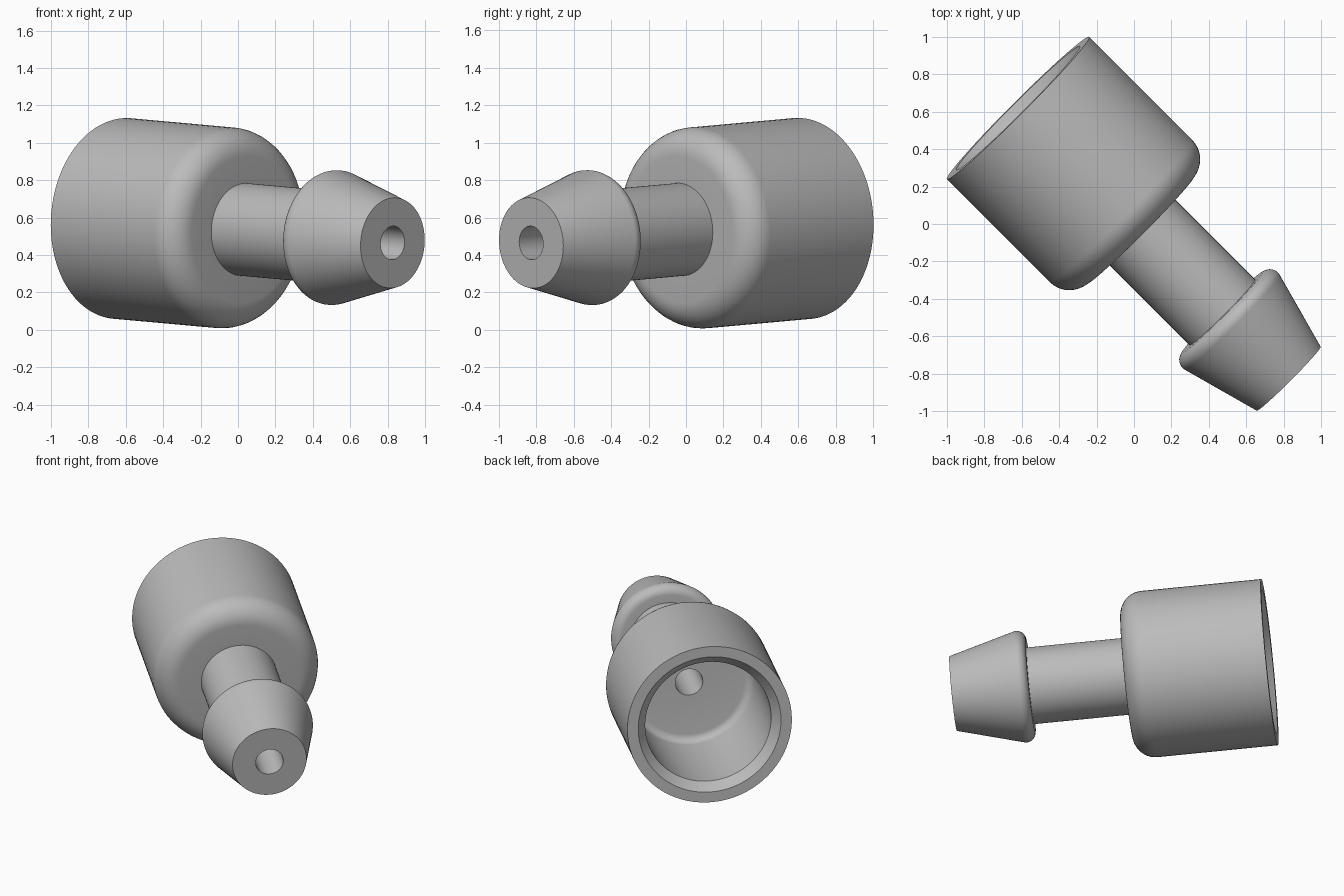
import bpy, bmesh
from math import sin, cos, pi, radians, sqrt, tan
from mathutils import Vector, Matrix

cube = bpy.data.objects.get("Cube")
if cube:
    bpy.data.objects.remove(cube, do_unlink=True)

STEPS = 96
LENGTH = 2.05

grey = bpy.data.materials.new("plain grey")
grey.use_nodes = True
colour = (0.5, 0.5, 0.5, 1)
grey.diffuse_color = colour
grey.node_tree.nodes["Principled BSDF"].inputs["Base Color"].default_value = colour


def arc(r, s, radius, start, end, steps=10):
    """Profile points (radius, station) round a centre; angles from the radial direction."""
    angles = [radians(start + (end - start) * i / steps) for i in range(steps + 1)]
    return [(r + radius * cos(a), s + radius * sin(a)) for a in angles]


# Cup: chamfered mouth, bore with a rounded floor, rounded front shoulder
cup_r, cup_end, shoulder = 0.538, 0.925, 0.145
bore_r, bore_end, fillet = 0.412, 0.765, 0.05
hole_r, stem_r = 0.09, 0.248
bore = [(0.467, 0), (bore_r, 0.055)]
bore += arc(bore_r - fillet, bore_end - fillet, fillet, 0, 90, 6)
bore += [(hole_r, bore_end), (hole_r, LENGTH)]
cup = [(cup_r, 0)] + arc(cup_r - shoulder, cup_end - shoulder, shoulder, 0, 90)

# Stem, then barb: rounded back lip and a cone narrowing to the tip
tip_r, barb_start, lip, taper = 0.242, 1.548, 0.06, 15.3
lip_s = barb_start + lip
lip_r = tip_r + (LENGTH - lip_s) * tan(radians(taper)) - lip / cos(radians(taper))
stem = [(stem_r, cup_end), (stem_r, barb_start)]
barb = arc(lip_r, lip_s, lip, -90, taper) + [(tip_r, LENGTH)]

profile = cup + stem + barb + bore[::-1]

# Turn the closed profile round its axis
bm = bmesh.new()
verts = [bm.verts.new((r, 0, s)) for r, s in profile]
edges = [bm.edges.new((v, verts[i - 1])) for i, v in enumerate(verts)]
bmesh.ops.spin(bm, geom=verts + edges, cent=(0, 0, 0), axis=(0, 0, 1),
               angle=2 * pi, steps=STEPS, use_merge=True)
bmesh.ops.remove_doubles(bm, verts=bm.verts, dist=0.0001)
bmesh.ops.recalc_face_normals(bm, faces=bm.faces)

# Lay it diagonally, tip slightly lowered
tilt = radians(3.65)
axis = Vector((cos(tilt) / sqrt(2), -cos(tilt) / sqrt(2), -sin(tilt)))
place = Matrix.Translation((-0.62, 0.62, 0.595)) @ axis.to_track_quat('Z', 'Y').to_matrix().to_4x4()
bm.transform(place)

mesh = bpy.data.meshes.new("barbed_cup_fitting")
bm.to_mesh(mesh)
bm.free()
mesh.materials.append(grey)
fitting = bpy.data.objects.new("barbed_cup_fitting", mesh)
bpy.context.collection.objects.link(fitting)

bpy.ops.object.select_all(action='DESELECT')
fitting.select_set(True)
bpy.context.view_layer.objects.active = fitting
bpy.ops.object.shade_smooth_by_angle(angle=radians(30))
